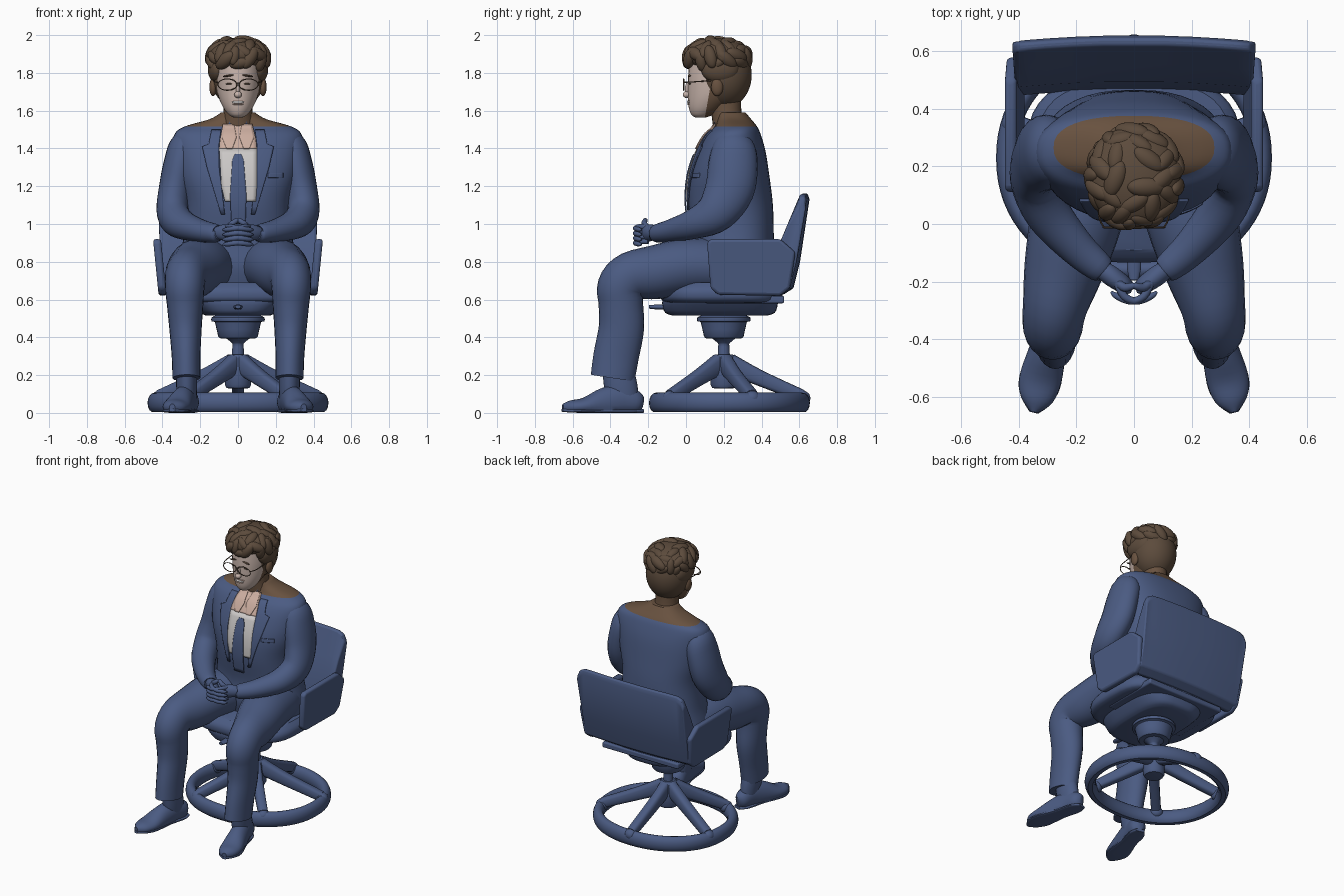
import bpy, bmesh, math, random
from mathutils import Vector, Matrix

if "Cube" in bpy.data.objects:
    bpy.data.objects.remove(bpy.data.objects["Cube"])

random.seed(4)
X, Y, Z = Vector((1, 0, 0)), Vector((0, 1, 0)), Vector((0, 0, 1))


def material(name, rgb):
    m = bpy.data.materials.new(name)
    m.diffuse_color = (*rgb, 1)
    m.use_nodes = True
    m.node_tree.nodes["Principled BSDF"].inputs["Base Color"].default_value = m.diffuse_color
    return m


BLUE = material("suit_blue", (.07, .105, .225))
HAIR = material("hair_brown", (.107, .07, .045))
BROWN = material("shoulder_brown", (.138, .083, .05))
SKIN = material("skin", (.58, .46, .41))
PINK = material("collar_pink", (.60, .42, .35))
SHIRT = material("shirt_grey", (.60, .58, .57))


def finish(name, bm, mats, mirror=False, bevel=0, angle=40, rule=None, solid=0):
    bmesh.ops.recalc_face_normals(bm, faces=bm.faces)
    if rule:
        for f in bm.faces:
            f.material_index = rule(f.calc_center_median())
    me = bpy.data.meshes.new(name)
    bm.to_mesh(me)
    bm.free()
    for m in (mats if isinstance(mats, list) else [mats]):
        me.materials.append(m)
    me.shade_smooth()
    me.set_sharp_from_angle(angle=math.radians(angle))
    ob = bpy.data.objects.new(name, me)
    bpy.context.collection.objects.link(ob)
    if solid:
        ob.modifiers.new("thickness", 'SOLIDIFY').thickness = solid
    if bevel:
        b = ob.modifiers.new("bevel", 'BEVEL')
        b.width, b.segments, b.limit_method = bevel, 3, 'ANGLE'
    if mirror:
        ob.modifiers.new("mirror", 'MIRROR').use_mirror_merge = False
    return ob


def sample(pts, sub):
    # Catmull-Rom through rows of any length
    out, n = [], len(pts)
    for i in range(n - 1):
        a, b, c, d = (pts[min(max(k, 0), n - 1)] for k in range(i - 1, i + 3))
        for s in range(sub):
            t = s / sub
            out.append([.5 * (2 * q + (r - p) * t + (2 * p - 5 * q + 4 * r - e) * t * t
                              + (3 * q - p - 3 * r + e) * t ** 3) for p, q, r, e in zip(a, b, c, d)])
    return out + [list(pts[-1])]


def round_xy(k, n, p):
    # unit superellipse point
    a = 2 * math.pi * k / n
    return [math.copysign(abs(v) ** (2 / p), v) for v in (math.cos(a), math.sin(a))]


def skin(bm, rings):
    n = len(rings[0])
    for a, b in zip(rings, rings[1:]):
        for k in range(n):
            bm.faces.new((a[k], a[(k + 1) % n], b[(k + 1) % n], b[k]))
    bm.faces.new(rings[0])
    bm.faces.new(rings[-1])


def tube(name, pts, mats, n=24, sub=4, hint=X, p=2, flat=False, floor=-1, cut=None, **kw):
    # loft of superellipse sections, each row = x, y, z, half width, half height
    rows, bm, rings = sample(pts, sub), bmesh.new(), []
    for i, (x, y, z, w, h) in enumerate(rows):
        t = Vector(rows[min(i + 1, len(rows) - 1)][:3]) - Vector(rows[max(i - 1, 0)][:3])
        t = Z if flat else t.normalized()
        side = (hint - t * hint.dot(t)).normalized()
        up = t.cross(side)
        ring = []
        for k in range(n):
            c, s = round_xy(k, n, p)
            v = Vector((x, y, z)) + side * c * max(w, .002) + up * s * max(h, .002)
            v.z = max(v.z, floor)
            ring.append(bm.verts.new(v))
        rings.append(ring)
    skin(bm, rings)
    if cut:
        bmesh.ops.bisect_plane(bm, geom=bm.verts[:] + bm.edges[:] + bm.faces[:], plane_co=cut[0], plane_no=cut[1])
    return finish(name, bm, mats, **kw)


def balls(name, items, mat, sub=3, **kw):
    bm = bmesh.new()
    for loc, rad, rot in items:
        m = Matrix.Translation(loc) @ rot.to_4x4() @ Matrix.Diagonal((*rad, 1))
        bmesh.ops.create_icosphere(bm, subdivisions=sub, radius=1, matrix=m)
    return finish(name, bm, mat, angle=80, **kw)


def torus(name, loc, u, v, r, mat, n=48, k=12, p=2, floor=-1, **kw):
    # closed ring spanned by vectors u and v
    bm, w, vs = bmesh.new(), u.cross(v).normalized(), []
    for i in range(n):
        c, s = round_xy(i, n, p)
        d = u * c + v * s
        for j in range(k):
            b = 2 * math.pi * j / k
            q = Vector(loc) + d + d.normalized() * r[0] * math.cos(b) + w * r[1] * math.sin(b)
            q.z = max(q.z, floor)
            vs.append(bm.verts.new(q))
    for i in range(n):
        for j in range(k):
            i2, j2 = (i + 1) % n, (j + 1) % k
            bm.faces.new((vs[i * k + j], vs[i2 * k + j], vs[i2 * k + j2], vs[i * k + j2]))
    return finish(name, bm, mat, **kw)


def sweep(name, profile, stations, mat, lean=0, **kw):
    # y-z outline carried across x; station = x, y shift, drop of the top; lean tilts the sides
    bm = bmesh.new()
    skin(bm, [[bm.verts.new((x + math.copysign(lean, x) * (z - .92), y + dy, z - drop * max(0, min(1, (z - .95) * 5))))
               for y, z in profile] for x, dy, drop in stations])
    return finish(name, bm, mat, **kw)


# --- jacket body, brown above the shoulder line
P = 2.4
TORSO = [(0, .25, .67, .31, .20), (0, .245, .78, .32, .22), (0, .25, .92, .29, .215), (0, .235, 1.1, .28, .225),
         (0, .23, 1.25, .315, .212), (0, .24, 1.38, .335, .182), (0, .252, 1.47, .338, .145),
         (0, .265, 1.515, .285, .112), (0, .255, 1.555, .15, .09), (0, .24, 1.59, .09, .075)]
tube("jacket", TORSO, [BLUE, BROWN], n=40, sub=5, p=P, flat=True, cut=((0, 0, 1.517), Z),
     rule=lambda c: int(c.z > 1.517))
CHEST = sample(TORSO, 5)


def chest_y(x, z):
    for a, b in zip(CHEST, CHEST[1:]):
        if a[2] <= z <= b[2]:
            t = (z - a[2]) / (b[2] - a[2])
            cy, rx, ry = (a[i] + (b[i] - a[i]) * t for i in (1, 3, 4))
            return cy - ry * max(0, 1 - abs(x / rx) ** P) ** (1 / P)
    return 0


def panel(name, rows, off, mat, cols=8, steps=6, **kw):
    # thin plate hugging the chest; rows = z, left x, right x
    bm, grid, fine = bmesh.new(), [], []
    for a, b in zip(rows, rows[1:]):
        fine += [[p + (q - p) * s / steps for p, q in zip(a, b)] for s in range(steps)]
    for z, x0, x1 in fine + [rows[-1]]:
        xs = [x0 + (x1 - x0) * k / cols for k in range(cols + 1)]
        grid.append([bm.verts.new((x, chest_y(x, z) - off, z)) for x in xs])
    for a, b in zip(grid, grid[1:]):
        for k in range(cols):
            bm.faces.new((a[k], a[k + 1], b[k + 1], b[k]))
    return finish(name, bm, mat, solid=.007, **kw)


# --- shirt, collar, tie, lapels, pocket
panel("shirt_front", [(1.12, -.07, .095), (1.2, -.088, .1), (1.4, -.1, .1)], .011, SHIRT)
panel("collar_front", [(1.4, -.1, .1), (1.45, -.095, .095), (1.53, -.08, .075)], .012, PINK)
panel("collar_band", [(1.53, -.05, .05), (1.55, -.045, .045)], .012, BLUE)
panel("tie", [(1.0, -.035, .04), (1.15, -.042, .045), (1.34, -.03, .03), (1.37, -.016, .016)], .017, BLUE)
panel("collar_wing", [(1.4, .03, .06), (1.46, .008, .085), (1.525, .02, .07)], .019, PINK, mirror=True)
panel("lapel", [(1.05, .07, .09), (1.3, .1, .165), (1.41, .1, .19), (1.425, .1, .155), (1.5, .09, .14)],
      .010, BLUE, mirror=True)
panel("breast_pocket", [(1.245, .16, .24), (1.27, .16, .24)], .005, BLUE)

# --- sleeves and clasped hands
tube("sleeve", [(.215, .26, 1.44, .05, .07), (.272, .255, 1.415, .085, .11), (.305, .25, 1.32, .088, .13),
                (.332, .23, 1.18, .088, .13), (.345, .155, 1.06, .085, .108), (.30, .04, 1.0, .08, .08),
                (.2, -.08, .965, .064, .06), (.115, -.155, .95, .05, .048), (.105, -.163, .95, .03, .03)],
     BLUE, mirror=True)
tube("palm", [(.12, -.15, .95, .03, .03), (.08, -.18, .955, .035, .042), (.035, -.21, .95, .03, .045),
              (.01, -.22, .945, .015, .03)], BLUE, mirror=True)
for i in range(4):
    z = .985 - i * .026
    tube("finger", [(.06, -.2, z, .014, .014), (.035, -.25, z, .014, .014), (-.01, -.268, z - .008, .013, .013),
                    (-.06, -.25, z - .014, .012, .012), (-.08, -.235, z - .016, .004, .004)],
         BLUE, n=10, hint=Z, mirror=True)
tube("thumb", [(.07, -.19, .97, .015, .015), (.035, -.22, 1.0, .015, .015), (.005, -.215, 1.02, .012, .012),
               (-.01, -.21, 1.025, .003, .003)], BLUE, n=10, hint=Z, mirror=True)

# --- trousers and shoes
tube("trouser_leg", [(.13, .36, .77, .08, .08), (.15, .25, .77, .16, .14), (.2, .02, .775, .16, .15),
                     (.245, -.16, .745, .138, .143), (.275, -.29, .725, .112, .128), (.282, -.345, .665, .105, .125),
                     (.28, -.345, .58, .097, .118), (.278, -.342, .45, .086, .12), (.275, -.37, .3, .076, .12),
                     (.273, -.388, .185, .074, .117)], BLUE, mirror=True)
tube("shoe", [(.245, -.232, .05, .02, .035), (.255, -.26, .055, .05, .06), (.275, -.34, .065, .056, .085),
              (.3, -.44, .05, .065, .08), (.325, -.54, .035, .073, .045), (.338, -.61, .03, .056, .036),
              (.348, -.652, .028, .015, .02)], BLUE, floor=.012, mirror=True)
tube("shoe_sole", [(.245, -.23, .01, .03, .01), (.262, -.29, .01, .056, .01), (.29, -.4, .01, .056, .01),
                   (.325, -.54, .01, .074, .01), (.338, -.61, .012, .055, .01), (.348, -.655, .014, .016, .008)],
     BLUE, p=3, floor=0, mirror=True)
tube("ankle", [(.273, -.365, .25, .055, .08), (.272, -.345, .14, .055, .088), (.27, -.33, .06, .05, .08)],
     BLUE, mirror=True)

# --- neck and head, skin on the front only
tube("neck", [(0, .23, 1.5, .1, .085), (0, .215, 1.58, .078, .08), (0, .205, 1.7, .075, .085)], BROWN, flat=True)
tube("head", [(0, .078, 1.565, .025, .03), (0, .088, 1.58, .05, .06), (0, .112, 1.62, .08, .098),
              (0, .15, 1.69, .108, .14), (0, .165, 1.8, .12, .152), (0, .17, 1.9, .11, .14),
              (0, .17, 1.96, .05, .07)], [SKIN, BROWN], n=32, flat=True, cut=((0, .135, 1.76), (0, 1, -.18)),
     rule=lambda c: int(c.y - .135 > .18 * (c.z - 1.76)))
I = Matrix.Identity(3)
balls("ear", [((.132, .165, 1.725), (.02, .032, .048), I)], BROWN, mirror=True)
balls("nose", [((0, .003, 1.685), (.02, .02, .018), I), ((0, .012, 1.715), (.011, .018, .035), I)], SKIN)
balls("eye", [((.048, .02, 1.742), (.018, .006, .004), I)], HAIR, mirror=True)
balls("eyebrow", [((.05, .018, 1.785), (.03, .008, .005), Matrix.Rotation(.15, 3, 'Y'))], HAIR, mirror=True)
balls("teeth", [((0, .016, 1.645), (.033, .01, .008), I)], SHIRT)
balls("lips", [((0, .017, 1.655), (.038, .008, .003), I), ((0, .017, 1.634), (.028, .01, .005), I)], PINK)

# --- glasses
torus("lens_frame", (.056, -.012, 1.738), X * .05, Z * .03, (.003, .003), HAIR, n=32, k=8, mirror=True)
tube("glasses_bridge", [(-.01, -.012, 1.747, .003, .003), (.01, -.012, 1.747, .003, .003)], HAIR, n=8, hint=Z)
tube("glasses_temple", [(.105, -.01, 1.75, .003, .003), (.122, .03, 1.752, .003, .003),
                        (.128, .15, 1.76, .003, .003)], HAIR, n=8, mirror=True)

# --- hair: cropped back, full top, side tufts and broad overlapping waves
balls("hair_mass", [((0, .2, 1.79), (.145, .148, .178), I), ((0, .165, 1.895), (.16, .175, .09), I),
                    ((.11, .18, 1.82), (.05, .1, .075), I), ((-.11, .18, 1.82), (.05, .1, .075), I)], HAIR, sub=4)
curls = []
for i in range(40):
    u, a = -.4 + 1.35 * (i + .5) / 40, i * 2.39996
    r = math.sqrt(1 - u * u)
    loc = Vector((.148 * r * math.cos(a), .164 + .162 * r * math.sin(a), 1.88 + .09 * u))
    normal = Vector((math.cos(a) * r, math.sin(a) * r, u * 1.5))
    turn = normal.to_track_quat('Z', 'Y').to_matrix() @ Matrix.Rotation(random.uniform(0, 3), 3, 'Z')
    size = random.uniform(.034, .046)
    curls.append((loc, (size * 1.5, size * .8, size * .72), turn))
balls("hair_waves", curls, HAIR)

# --- chair shell
BACK = [(.46, .65), (.51, .625), (.565, .66), (.60, .8), (.65, 1.13), (.64, 1.162), (.615, 1.16), (.55, 1.0),
        (.49, .85)]
STATIONS = [(x, .005 - .12 * x * x, d) for x, d in ((.1, 0), (.2, 0), (.3, 0), (.36, .003), (.395, .018), (.415, .06))]
sweep("chair_back", BACK, [(-x, y, d) for x, y, d in STATIONS[::-1]] + STATIONS, BLUE, bevel=.012, lean=.03)
ARM = [(.112, .895), (.118, .912), (.135, .92), (.5, .92), (.58, .85), (.55, .66), (.5, .62), (.17, .625), (.13, .66)]
sweep("armrest", ARM, [(.408, 0, 0), (.45, 0, 0)], BLUE, bevel=.015, lean=.1, mirror=True)


# --- seat
def seat(name, rows):
    tube(name, [(0, y, z, w, d) for y, z, w, d in rows], BLUE, n=40, p=3.2, flat=True, sub=3)


seat("seat_cushion", [(.2, .585, .33, .3), (.19, .6, .37, .32), (.19, .65, .375, .32), (.2, .69, .34, .29)])
seat("seat_pan", [(.18, .515, .17, .25), (.18, .53, .2, .29), (.18, .57, .24, .305), (.18, .595, .26, .305)])
sweep("seat_plate", [(.1, .58), (.52, .58), (.52, .62), (.1, .62)], [(-.3, 0, 0), (.3, 0, 0)], BLUE, bevel=.01)
tube("seat_lever", [(0, 0, .56, .02, .015), (0, -.14, .56, .025, .013), (0, -.195, .562, .015, .01)], BLUE)

# --- column
for name, rows in {
    "swivel_cup": [(.395, .09), (.405, .105), (.48, .122), (.485, .14), (.505, .14), (.515, .12)],
    "column": [(.25, .035), (.35, .03), (.37, .032), (.4, .07)],
    "hub": [(.13, .05), (.15, .07), (.28, .062), (.31, .045)],
}.items():
    tube(name, [(0, .2, z, r, r) for z, r in rows], BLUE, n=32, sub=2, flat=True)

# --- ring base with five spokes
torus("base_ring", (0, .23, .053), X * .443, Y * .39, (.036, .054), BLUE, n=72, k=16, p=2.15, floor=.005)
for i in range(5):
    a = math.radians(90 + 72 * i)
    ex, ey = math.cos(a), math.sin(a)
    tube("spoke", [(.03 * ex, .2 + .03 * ey, .26, .055, .036), (.2 * ex, .21 + .18 * ey, .185, .042, .034),
                   (.435 * ex, .23 + .385 * ey, .09, .033, .032)], BLUE, n=16, hint=Z, p=3)
    balls("spoke_foot", [((.437 * ex, .23 + .385 * ey, .078), (.044, .044, .04), I)], BLUE)
